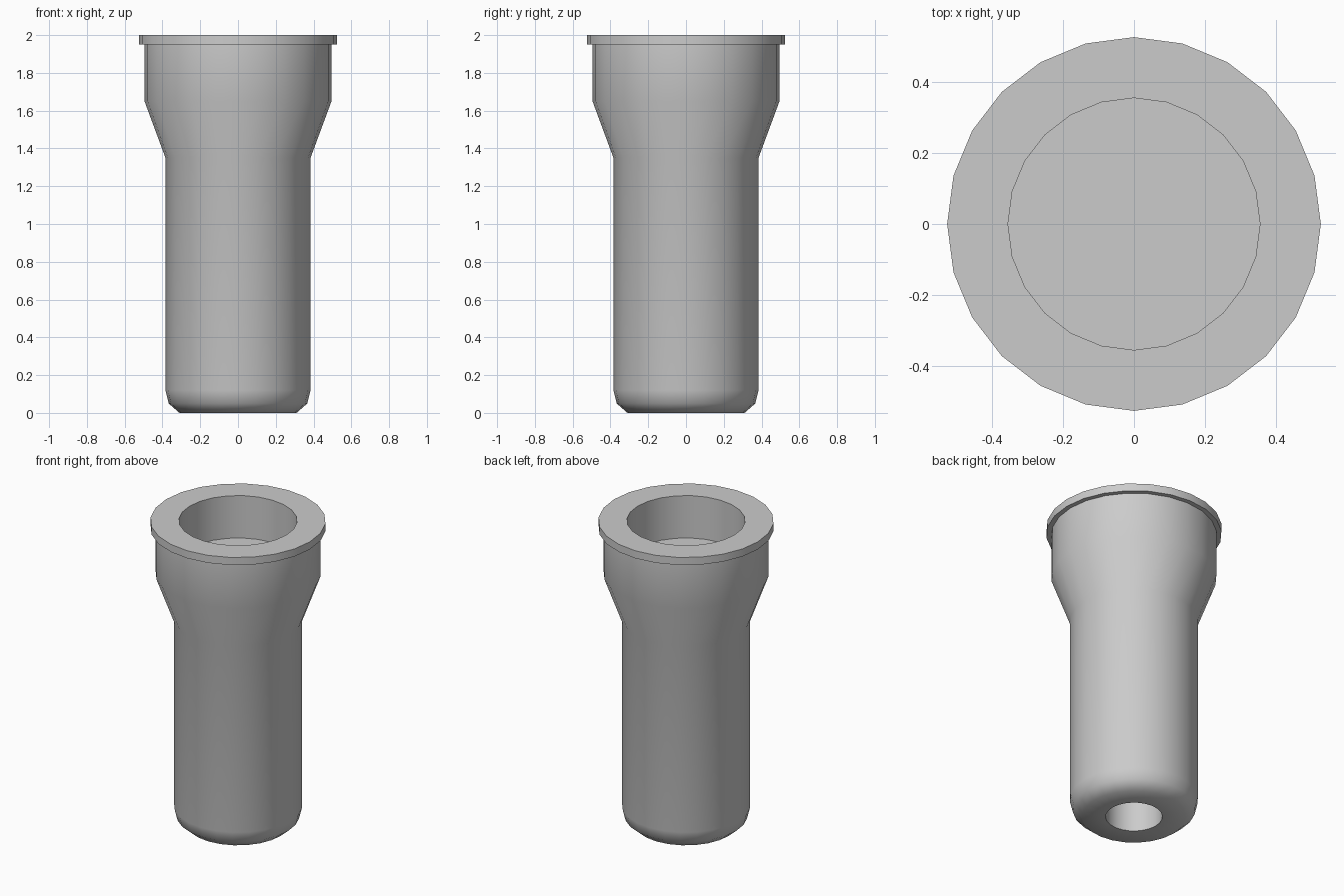
import bpy, bmesh, math

if "Cube" in bpy.data.objects:
    bpy.data.objects.remove(bpy.data.objects["Cube"])

SIDES = 24


def lathe(name, profile):
    """Revolve a (radius, z) profile that starts and ends in a flat cap."""
    bm = bmesh.new()
    rings = []
    for r, z in profile:
        rings.append([bm.verts.new((r * math.cos(2 * math.pi * i / SIDES),
                                    r * math.sin(2 * math.pi * i / SIDES), z))
                      for i in range(SIDES)])
    for a, b in zip(rings, rings[1:]):
        for i in range(SIDES):
            j = (i + 1) % SIDES
            bm.faces.new((a[i], a[j], b[j], b[i]))
    bm.faces.new(rings[0][::-1])
    bm.faces.new(rings[-1])
    bmesh.ops.recalc_face_normals(bm, faces=bm.faces)
    mesh = bpy.data.meshes.new(name)
    bm.to_mesh(mesh)
    bm.free()
    obj = bpy.data.objects.new(name, mesh)
    bpy.context.collection.objects.link(obj)
    bpy.context.view_layer.objects.active = obj
    obj.select_set(True)
    bpy.ops.object.shade_smooth_by_angle(angle=math.radians(50))
    return obj


# Flared sleeve: underside recess, rounded foot, barrel, flare, rim, top socket
lathe("flared_sleeve", [
    (0.17, 0.28), (0.17, 0.0),
    (0.31, 0.0), (0.367, 0.05), (0.384, 0.12),
    (0.384, 1.35), (0.495, 1.65), (0.495, 1.95),
    (0.525, 1.95), (0.525, 2.0),
    (0.354, 2.0), (0.354, 1.72),
])
